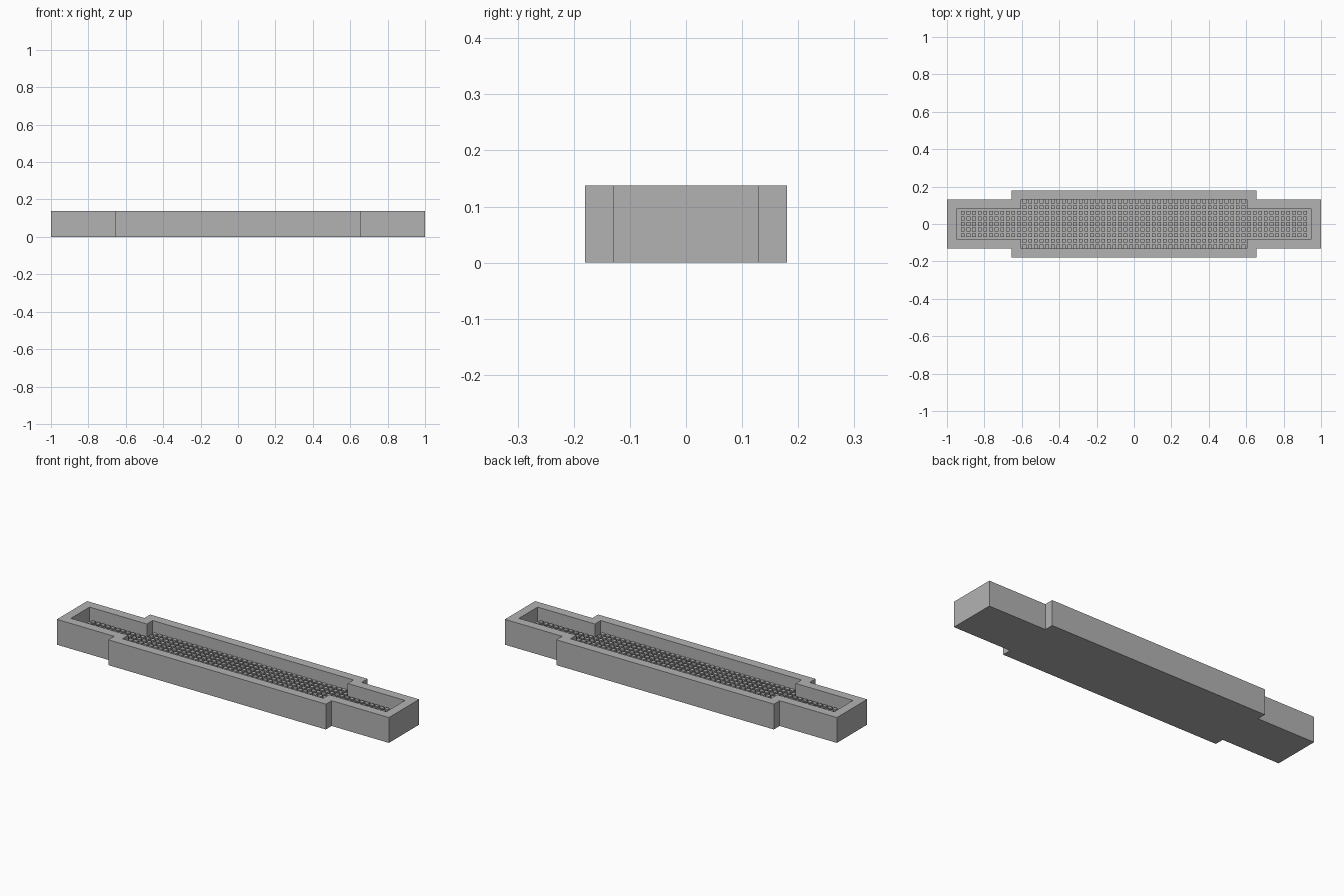
import bpy, bmesh

HEIGHT, FLOOR = 0.138, 0.06
PITCH, PIN, PIN_TOP = 0.03, 0.02, 0.075

if "Cube" in bpy.data.objects:
    bpy.data.objects.remove(bpy.data.objects["Cube"], do_unlink=True)

grey = bpy.data.materials.new("plain grey")
grey.use_nodes = True
grey.diffuse_color = (0.45, 0.45, 0.45, 1)
grey.node_tree.nodes["Principled BSDF"].inputs["Base Color"].default_value = grey.diffuse_color


def finish(name, bm):
    bmesh.ops.recalc_face_normals(bm, faces=bm.faces)
    mesh = bpy.data.meshes.new(name)
    bm.to_mesh(mesh)
    bm.free()
    mesh.materials.append(grey)
    bpy.context.collection.objects.link(bpy.data.objects.new(name, mesh))


def stepped_outline(inset):
    """Long plan shape with a wider middle, pulled in by the wall thickness."""
    end, step, narrow, wide = [v - inset for v in (1, 0.655, 0.13, 0.18)]
    half = [(end, narrow), (step, narrow), (step, wide)]
    back = half + [(-x, y) for x, y in reversed(half)]
    return back + [(-x, -y) for x, y in back]


# Housing: outer walls, rim, inner walls, recessed floor and underside
bm = bmesh.new()
outer, inner = stepped_outline(0), stepped_outline(0.05)
rings = [[bm.verts.new((x, y, z)) for x, y in plan]
         for plan, z in ((outer, 0), (outer, HEIGHT), (inner, HEIGHT), (inner, FLOOR))]
count = len(outer)
for low, high in zip(rings, rings[1:]):
    for i in range(count):
        j = (i + 1) % count
        bm.faces.new((low[i], low[j], high[j], high[i]))
bm.faces.new(rings[0])
bm.faces.new(rings[-1])
finish("housing", bm)

# Contact pins: square posts, five rows at the ends and nine in the middle
bm = bmesh.new()
for col in range(62):
    x = (col - 30.5) * PITCH
    rows = 4 if abs(x) < 0.6 else 2
    for row in range(-rows, rows + 1):
        post = bmesh.ops.create_cube(bm, size=1)["verts"]
        bmesh.ops.scale(bm, vec=(PIN, PIN, PIN_TOP - FLOOR), verts=post)
        bmesh.ops.translate(bm, vec=(x, row * PITCH, (PIN_TOP + FLOOR) / 2), verts=post)
finish("contact_pins", bm)
